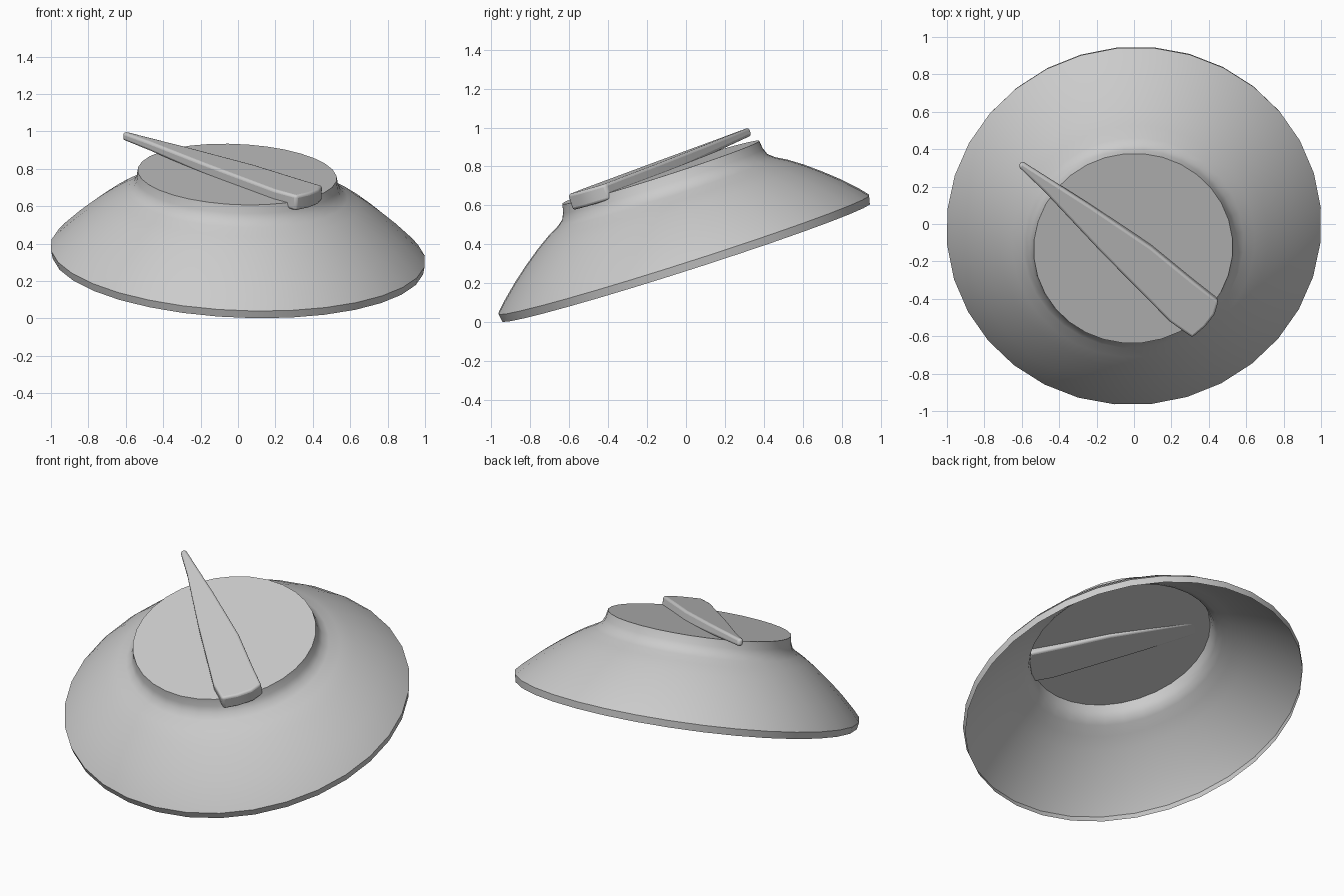
import bpy, bmesh, math
from mathutils import Vector, Matrix

if "Cube" in bpy.data.objects:
    bpy.data.objects.remove(bpy.data.objects["Cube"])

AXIS = Vector((0.045, -0.32, 1)).normalized()      # tilted symmetry axis
TILT = Matrix.Translation((0, 0, 0.307)) @ Vector((0, 0, 1)).rotation_difference(AXIS).to_matrix().to_4x4()
SHIFT = Vector((-0.025, 0.017))                    # slight offset of the neck
TOP_H = 0.48


def finish(name, bm, angle):
    bmesh.ops.recalc_face_normals(bm, faces=bm.faces)
    mesh = bpy.data.meshes.new(name)
    bm.to_mesh(mesh)
    bm.free()
    ob = bpy.data.objects.new(name, mesh)
    bpy.context.collection.objects.link(ob)
    bpy.ops.object.select_all(action='DESELECT')
    ob.select_set(True)
    bpy.context.view_layer.objects.active = ob
    bpy.ops.object.shade_smooth_by_angle(angle=math.radians(angle))
    return ob


# Flared body: open underneath, flat disc on top
PROFILE = [(0.996, 0.0), (1.004, 0.042), (0.965, 0.085), (0.88, 0.165), (0.80, 0.232),
           (0.72, 0.293), (0.65, 0.34), (0.59, 0.373), (0.556, 0.40), (0.541, 0.435), (0.533, TOP_H)]
N = 32
bm = bmesh.new()
rings = []
for r, h in PROFILE:
    k = h / TOP_H
    rings.append([bm.verts.new(TILT @ Vector((
        r * math.cos(math.tau * (i + 0.5) / N) + SHIFT.x * k,
        r * math.sin(math.tau * (i + 0.5) / N) + SHIFT.y * k, h))) for i in range(N)])
for a, b in zip(rings, rings[1:]):
    for i in range(N):
        j = (i + 1) % N
        bm.faces.new((a[i], a[j], b[j], b[i]))
bm.faces.new(rings[-1])
bm.normal_update()
finish("flared_body", bm, 35)

# Tapered pointer lying across the disc, outline given in plan (x, y)
OUTLINE = [(-0.60, 0.345), (-0.235, 0.11), (0.09, -0.11), (0.31, -0.29), (0.45, -0.40),
           (0.43, -0.47), (0.38, -0.535), (0.31, -0.595), (0.19, -0.51), (-0.18, -0.135),
           (-0.48, 0.185), (-0.62, 0.32)]
disc = TILT @ Vector((SHIFT.x, SHIFT.y, TOP_H))
bm = bmesh.new()
low, high = [], []
for x, y in OUTLINE:
    z = disc.z - (AXIS.x * (x - disc.x) + AXIS.y * (y - disc.y)) / AXIS.z
    t = (x - y + 0.95) / 1.85                      # 0 at the tip, 1 at the wide end
    p = Vector((x, y, z))
    low.append(bm.verts.new(p + AXIS * (0.012 - 0.047 * t)))
    high.append(bm.verts.new(p + AXIS * (0.055 - 0.005 * t)))
bm.faces.new(low)
bm.faces.new(high[::-1])
for i in range(len(low)):
    j = (i + 1) % len(low)
    bm.faces.new((low[i], high[i], high[j], low[j]))
pointer = finish("pointer", bm, 35)
bev = pointer.modifiers.new("soft_edges", 'BEVEL')
bev.width = 0.014
bev.segments = 3
bev.limit_method = 'ANGLE'
bev.angle_limit = math.radians(35)
